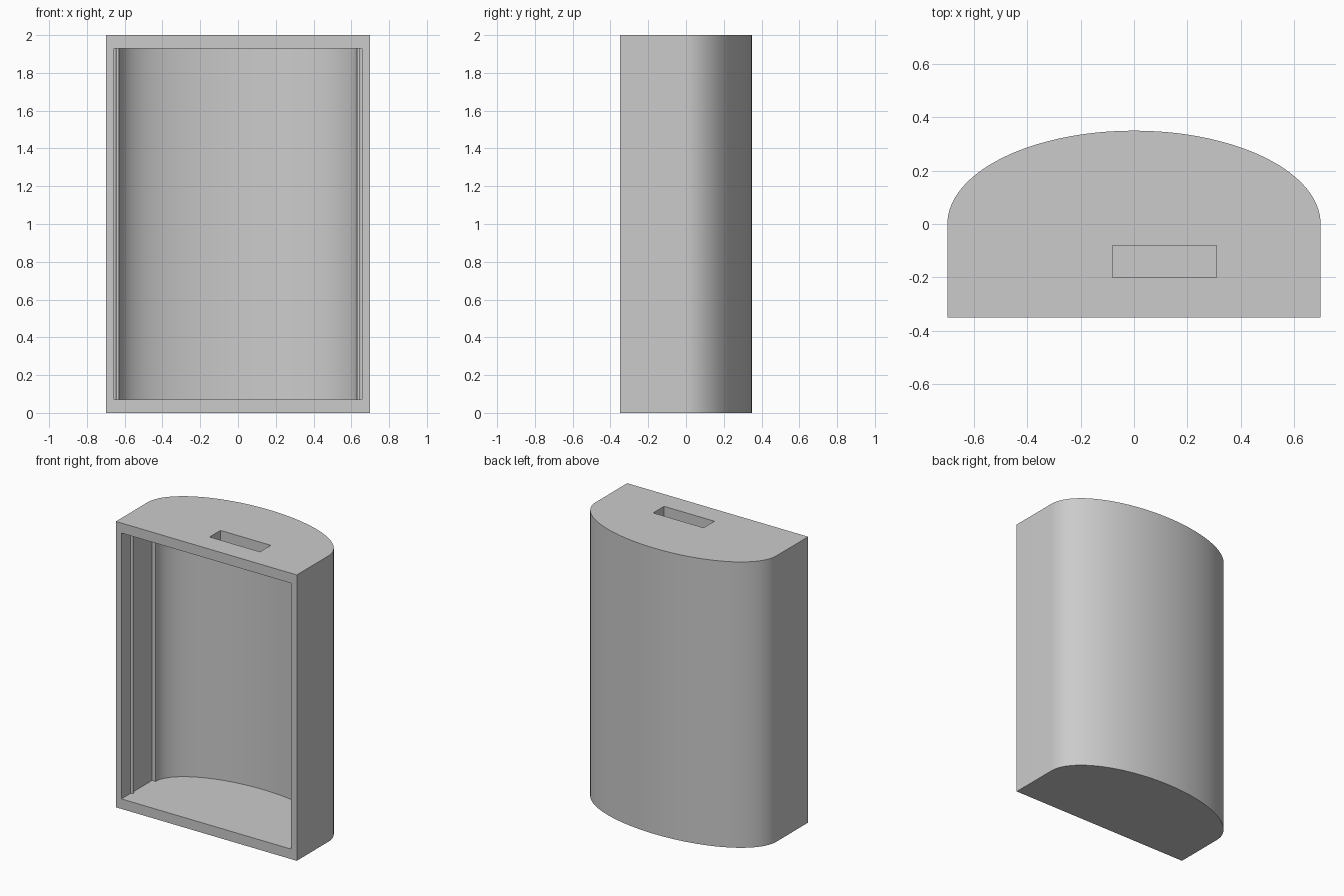
import bpy, bmesh, math

if "Cube" in bpy.data.objects:
    bpy.data.objects.remove(bpy.data.objects["Cube"], do_unlink=True)

grey = bpy.data.materials.new("light grey")
grey.use_nodes = True
colour = (0.6, 0.6, 0.6, 1)
grey.diffuse_color = colour
grey.node_tree.nodes["Principled BSDF"].inputs["Base Color"].default_value = colour


def arc(rx, ry, y0=0.0, steps=64):
    """Half ellipse bulging to the back, from +x round to -x."""
    return [(rx * math.cos(math.pi * i / steps), y0 + ry * math.sin(math.pi * i / steps))
            for i in range(steps + 1)]


def prism(name, outline, z0, z1):
    """Solid made by extruding an outline upwards."""
    bm = bmesh.new()
    base = bm.faces.new([bm.verts.new((x, y, z0)) for x, y in outline])
    top = bmesh.ops.extrude_face_region(bm, geom=[base])["geom"]
    bmesh.ops.translate(bm, vec=(0, 0, z1 - z0),
                        verts=[v for v in top if isinstance(v, bmesh.types.BMVert)])
    bmesh.ops.recalc_face_normals(bm, faces=bm.faces)
    mesh = bpy.data.meshes.new(name)
    bm.to_mesh(mesh)
    bm.free()
    mesh.materials.append(grey)
    obj = bpy.data.objects.new(name, mesh)
    bpy.context.collection.objects.link(obj)
    return obj


def smooth(obj):
    bpy.ops.object.select_all(action="DESELECT")
    obj.select_set(True)
    bpy.context.view_layer.objects.active = obj
    bpy.ops.object.shade_smooth_by_angle(angle=math.radians(30))


def cut(target, cutter):
    bpy.context.view_layer.objects.active = target
    mod = target.modifiers.new("cut", "BOOLEAN")
    mod.operation = "DIFFERENCE"
    mod.solver = "EXACT"
    mod.object = cutter
    bpy.ops.object.modifier_apply(modifier=mod.name)
    bpy.data.objects.remove(cutter, do_unlink=True)


W, D, H, WALL = 0.7, 0.35, 2.0, 0.07
OPEN, STEP = 0.657, -0.01

# Housing with a flat front and a rounded back
housing = prism("housing", [(-W, -D), (W, -D)] + arc(W, D), 0, H)

# Hollow: wide front opening, stepping in to the rounded back
hollow = [(-OPEN, -D - 0.1), (OPEN, -D - 0.1), (OPEN, STEP)]
hollow += arc(W - WALL, D - WALL - STEP, STEP) + [(-OPEN, STEP)]
cut(housing, prism("hollow_cutter", hollow, WALL, H - WALL))

# Slot through the top
slot = [(-0.08, -0.2), (0.31, -0.2), (0.31, -0.08), (-0.08, -0.08)]
cut(housing, prism("slot_cutter", slot, H - WALL - 0.05, H + 0.1))
smooth(housing)

# Thin rounded ribs on the side walls of the opening
for side, name in ((1, "left_rib"), (-1, "right_rib")):
    ring = [(side * OPEN + 0.014 * math.cos(math.tau * i / 16),
             -0.235 + 0.014 * math.sin(math.tau * i / 16)) for i in range(16)]
    smooth(prism(name, ring, WALL, H - WALL))
